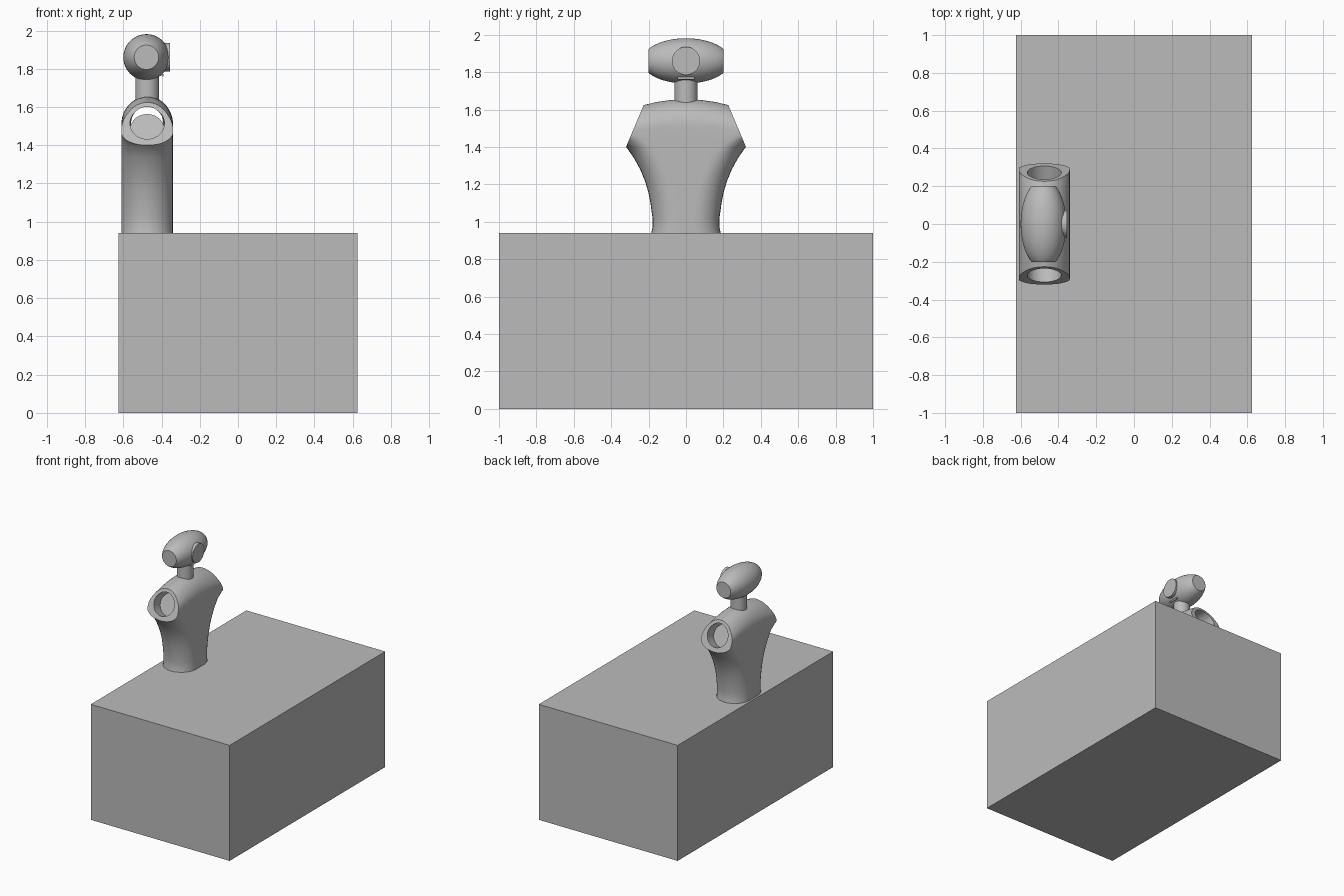
import bpy, bmesh, math
from mathutils import Vector, Matrix

if "Cube" in bpy.data.objects:
    bpy.data.objects.remove(bpy.data.objects["Cube"], do_unlink=True)

grey = bpy.data.materials.new("plain_grey")
grey.use_nodes = True
colour = (0.5, 0.5, 0.5, 1)
grey.diffuse_color = colour
grey.node_tree.nodes["Principled BSDF"].inputs["Base Color"].default_value = colour

CX = -0.475        # axis of the bust
BASE = 0.94        # top of the plinth
HEAD_Z = 1.86


def finish(bm, name, smooth=True):
    bmesh.ops.recalc_face_normals(bm, faces=bm.faces)
    mesh = bpy.data.meshes.new(name)
    bm.to_mesh(mesh)
    bm.free()
    obj = bpy.data.objects.new(name, mesh)
    bpy.context.collection.objects.link(obj)
    mesh.materials.append(grey)
    if smooth:
        activate(obj)
        bpy.ops.object.shade_smooth_by_angle(angle=math.radians(35))
    return obj


def activate(obj):
    bpy.ops.object.select_all(action="DESELECT")
    obj.select_set(True)
    bpy.context.view_layer.objects.active = obj


def cylinder(name, start, end, radius, segments=48):
    start, end = Vector(start), Vector(end)
    axis = end - start
    bm = bmesh.new()
    turn = axis.to_track_quat("Z", "Y").to_matrix().to_4x4()
    bmesh.ops.create_cone(bm, cap_ends=True, segments=segments, radius1=radius, radius2=radius,
                          depth=axis.length, matrix=Matrix.Translation((start + end) / 2) @ turn)
    return finish(bm, name)


def slice_off(bm, point, normal):
    geom = bm.verts[:] + bm.edges[:] + bm.faces[:]
    cut = bmesh.ops.bisect_plane(bm, geom=geom, plane_co=point, plane_no=normal, clear_outer=True)
    edges = [e for e in cut["geom_cut"] if isinstance(e, bmesh.types.BMEdge)]
    bmesh.ops.holes_fill(bm, edges=edges, sides=0)


def carve(obj, cutter):
    cutter.hide_render = True
    mod = obj.modifiers.new("carve", "BOOLEAN")
    mod.object, mod.operation, mod.solver = cutter, "DIFFERENCE", "EXACT"
    activate(obj)
    bpy.ops.object.modifier_apply(modifier=mod.name)
    bpy.data.objects.remove(cutter, do_unlink=True)


# Plinth
bm = bmesh.new()
bmesh.ops.create_cube(bm, size=1, matrix=Matrix.Translation((0, 0, BASE / 2)) @ Matrix.Diagonal((1.25, 2, BASE, 1)))
finish(bm, "plinth", smooth=False)

# Torso: stacked rounded sections (height, half width), rounding over at the top
DEPTH = 0.135
MID = 1.51
rows = [(BASE, .185, DEPTH), (.97, .179, DEPTH), (1.02, .179, DEPTH), (1.1, .19, DEPTH),
        (1.16, .202, DEPTH), (1.22, .22, DEPTH), (1.28, .245, DEPTH), (1.34, .278, DEPTH),
        (1.4, .32, DEPTH), (1.45, .375, DEPTH), (MID, .45, DEPTH)]
for i in range(1, 13):
    a = math.pi / 2 * i / 12
    rows.append((MID + 0.145 * math.sin(a), .45, max(DEPTH * math.cos(a), .002)))

bm = bmesh.new()
rings = []
for z, width, depth in rows:
    ring = []
    straight = width - DEPTH
    for side in (1, -1):
        for i in range(17):
            a = math.pi * i / 16
            y = side * (straight + DEPTH * math.sin(a))
            ring.append((side * depth * math.cos(a), y))
        # points along the flat chest or back
        for i in range(1, 8):
            ring.append((-side * depth, side * straight * (1 - i / 4)))
    droop = max(0, min(1, (z - 1.4) / .2)) * .6
    rings.append([bm.verts.new((CX + x, y, z - droop * y * y)) for x, y in ring])
for low, high in zip(rings, rings[1:]):
    for i in range(len(low)):
        j = (i + 1) % len(low)
        bm.faces.new((low[i], low[j], high[j], high[i]))
bm.faces.new(rings[0])
bm.faces.new(rings[-1])
bmesh.ops.recalc_face_normals(bm, faces=bm.faces)

# Slanted shoulder faces
slant = Vector((0, .225, .095)).normalized()
socket = {s: Vector((CX, s * .272, 1.515)) for s in (1, -1)}
tilt = {s: Vector((0, s * slant.y, slant.z)) for s in (1, -1)}
for s in (1, -1):
    slice_off(bm, socket[s], tilt[s])
torso = finish(bm, "torso")

# Arm sockets, open to each other above their floors
SOCKET_R = 0.09
for s in (1, -1):
    carve(torso, cylinder("socket_cutter", socket[s] - tilt[s] * .09, socket[s] + tilt[s] * .1, SOCKET_R))
carve(torso, cylinder("passage_cutter", (CX, -.25, 1.517), (CX, .25, 1.517), .084))
activate(torso)
bpy.ops.object.shade_smooth_by_angle(angle=math.radians(35))
for s, side in ((1, "back"), (-1, "front")):
    cylinder(side + "_socket_floor", socket[s] - tilt[s] * .2, socket[s] - tilt[s] * .09, SOCKET_R)

# Neck
cylinder("neck", (CX, 0, 1.61), (CX, 0, 1.78), .062)

# Head: long ellipsoid with flat ends
bm = bmesh.new()
place = Matrix.Translation((CX - .004, 0, HEAD_Z)) @ Matrix.Diagonal((.121, .236, .121, 1)) @ Matrix.Rotation(math.pi / 2, 4, "X")
bmesh.ops.create_uvsphere(bm, u_segments=48, v_segments=32, radius=1, matrix=place)
for s in (1, -1):
    slice_off(bm, (0, s * .2, 0), (0, s, 0))
finish(bm, "head")

# Face disc and small lip below it
cylinder("face_disc", (CX + .05, 0, HEAD_Z), (-.356, 0, HEAD_Z), .075)
cylinder("lip", (CX + .08, -.045, 1.767), (CX + .08, .045, 1.767), .007, 12)
